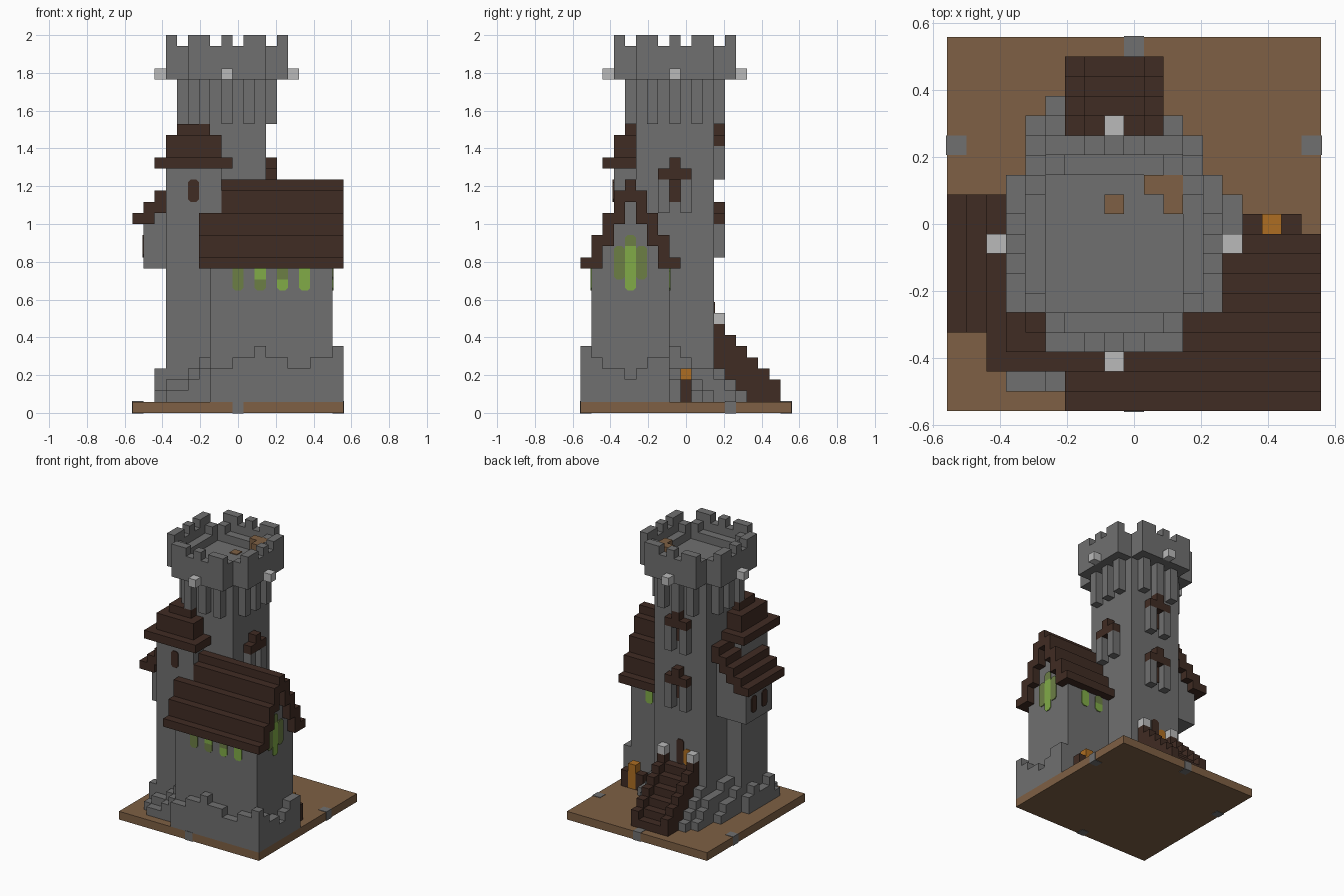
import bpy, bmesh
from mathutils import Matrix, Vector

UNIT = 1 / 17          # edge of one building block
HALF = 9.5             # half of the ground plate, in blocks

cube = bpy.data.objects.get("Cube")
if cube:
    bpy.data.objects.remove(cube)


def material(name, r, g, b):
    mat = bpy.data.materials.new(name)
    mat.use_nodes = True
    mat.diffuse_color = (r, g, b, 1)
    mat.node_tree.nodes["Principled BSDF"].inputs["Base Color"].default_value = (r, g, b, 1)
    return mat


stone = material("grey stone", .16, .16, .16)
earth = material("brown earth", .21, .117, .058)
timber = material("dark timber", .051, .025, .017)
bright_glass = material("bright green glass", .22, .41, .064)
dim_glass = material("dim green glass", .15, .21, .06)
lamp = material("pale lamp", .49, .49, .49)
fire = material("orange glow", .42, .155, .016)


def place(p):
    return Vector((p[0] - HALF, p[1] - HALF, p[2])) * UNIT


def finish(name, bm, mat):
    mesh = bpy.data.meshes.new(name)
    bmesh.ops.recalc_face_normals(bm, faces=bm.faces)
    bm.to_mesh(mesh)
    bm.free()
    mesh.materials.append(mat)
    obj = bpy.data.objects.new(name, mesh)
    bpy.context.collection.objects.link(obj)
    return obj


def blocks(name, mat, boxes):
    """One object from boxes given as (x range, y range, z range) in blocks."""
    bm = bmesh.new()
    for ranges in boxes:
        low = place([r[0] for r in ranges])
        high = place([r[1] for r in ranges])
        scale = Matrix.Diagonal((*(high - low), 1))
        bmesh.ops.create_cube(bm, size=1, matrix=Matrix.Translation((low + high) / 2) @ scale)
    return finish(name, bm, mat)


def pane(name, mat, axis, at, side, left, bottom, top, cut_low=True, cut_high=True):
    """Thin one-block-wide panel with clipped corners on a wall facing x or y."""
    lo, hi = .25 * cut_low, .25 * cut_high
    right = left + 1
    outline = [(left + lo, bottom), (right - lo, bottom), (right, bottom + lo), (right, top - hi),
               (right - hi, top), (left + hi, top), (left, top - hi), (left, bottom + lo)]
    bm = bmesh.new()
    points = [(at, u, z) if axis == "x" else (u, at, z) for u, z in outline]
    face = bm.faces.new([bm.verts.new(place(p)) for p in points])
    out = bmesh.ops.extrude_face_region(bm, geom=[face])["geom"]
    shift = Vector((axis == "x", axis == "y", 0)) * side * .1 * UNIT
    bmesh.ops.translate(bm, vec=shift, verts=[v for v in out if isinstance(v, bmesh.types.BMVert)])
    bmesh.ops.remove_doubles(bm, verts=bm.verts, dist=1e-5)
    return finish(name, bm, mat)


def turned(box, cx, cy, quarter):
    """Turn a box by quarter turns about a vertical axis."""
    (x0, x1), (y0, y1), z = box
    for _ in range(quarter):
        x0, x1, y0, y1 = cx - (y1 - cy), cx - (y0 - cy), cy + (x0 - cx), cy + (x1 - cx)
    return (x0, x1), (y0, y1), z


def around(boxes, centre=8.5):
    return [turned(b, centre, centre, q) for q in range(4) for b in boxes]


def span(a, size=1):
    return (a, a + size)


# Ground plate with a stone set in the middle of each edge
blocks("ground", earth, [((0, 19), (0, 19), (0, 1))])
edge, wide = (-.05, 1), (-.05, 1.05)
far = (18, 19.05)
blocks("edge_stones", stone, [(span(9), edge, wide), (span(9), far, wide),
                              (edge, span(13), wide), (far, span(13), wide)])

# Main tower with corbels and battlements
core = (5, 12)
blocks("tower", stone, [(core, core, (1, 31))])
blocks("corbels", stone, around([(span(x), (4, 5), (26, 30)) for x in (6, 8, 10)]))
blocks("battlement_floor", stone, [((3, 14), core, (30, 31)), (core, (3, 14), (30, 31))])
wall = [(core, (3, 4), (31, 33)), ((5, 6), (4, 5), (31, 33)), ((11, 12), (4, 5), (31, 33)),
        ((6, 11), (4, 5), (31, 32))]
blocks("parapet", stone, around(wall))
blocks("merlons", stone, around([(r, (3, 4), (33, 34)) for r in ((5, 7), (8, 9), (10, 12))]))
blocks("tower_lamps", lamp, around([(span(8), (2, 3), (30, 31))]))
blocks("rooftop_crates", earth, [((10, 12), (11, 11.98), (31, 33)), ((11, 12), (10, 11), (31, 33))])
blocks("rooftop_hatch", earth, [(span(8), span(10), (31, 31.1))])


# Framed tower windows: jambs, lintel and cap, turned to their wall
def framed_window(name, sill, quarter):
    def part(suffix, mat, boxes):
        blocks(name + suffix, mat, [turned(b, 8.5, 8.5, quarter) for b in boxes])
    front = (4, 5)
    part("_jambs", stone, [(span(x), front, span(sill, 3)) for x in (7, 9)])
    part("_lintel", timber, [((7, 10), front, span(sill + 3)), (span(8), front, span(sill + 4))])
    part("_opening", timber, [(span(8), (4.9, 5), span(sill + 1, 2))])


framed_window("east_window", 18, 1)
framed_window("lower_back_window", 14, 2)
framed_window("upper_back_window", 21, 2)

# Corner turret with a stepped cap
blocks("turret", stone, [((3, 8), (3, 8), (1, 22))])
blocks("turret_roof", timber, [((2, 9), (2, 9), (22, 23)), ((3, 8), (3, 8), (23, 25)),
                               ((4, 7), (4, 7), (25, 26))])
pane("turret_window", timber, "y", 3, -1, 5, 19, 21)

# Overhanging bay on the west wall with a lean-to roof
blocks("bay", stone, [((1, 5), (5, 10), (13, 18)), ((2, 5), (5, 10), (18, 19)),
                      ((3, 5), (8, 10), (19, 20))])
bay_roof = [(span(0), (4, 11), (17, 18))]
for x in range(1, 5):
    bay_roof.append((span(x), (4 if x < 3 else 8, 11), (x + 16, x + 18)))
blocks("bay_roof", timber, bay_roof)
for y in (6, 8):
    pane("bay_window", timber, "x", 1, -1, y, 14, 16)

# Hall with stepped gable and gabled roof
hall, roof = [((7, 18), (1, 8), (1, 13))], []
for j in range(5):
    bottom, top = max(13, 11 + 2 * j), min(21, 14 + 2 * j)
    start = 6 if j < 3 else 8
    rows = {j, 8 - j}
    roof += [((start, 19), span(y), (bottom, top)) for y in rows]
    if j > 1:
        hall += [((8, 18), span(y), (13, bottom)) for y in rows]
blocks("hall", stone, hall)
blocks("hall_roof", timber, roof)

# Stained glass of the hall
glass = {"bright": bright_glass, "dim": dim_glass}
front_glass = zip((9, 11, 13, 15), ("dim", "dim", "bright", "bright"),
                  ("dim", "bright", "dim", "bright"))
for x, lower, upper in front_glass:
    for at, side in ((1, -1), (8, 1)):
        if side < 0 or x > 12:
            pane("hall_window_lower", glass[lower], "y", at, side, x, 11, 12, True, False)
            pane("hall_window_upper", glass[upper], "y", at, side, x, 12, 13, False, side > 0)
pane("gable_window_middle", bright_glass, "x", 18, 1, 4, 11, 15, True, False)
pane("gable_window_top", dim_glass, "x", 18, 1, 4, 15, 16, False, True)
for y in (3, 5):
    pane("gable_window_side", dim_glass, "x", 18, 1, y, 12, 15)


# Rough stone footings of uneven height
def footing(name, axis, start, across, tops):
    boxes = []
    for i, top in enumerate(tops):
        along = span(start + i)
        pair = (along, across) if axis == "x" else (across, along)
        boxes.append((*pair, (1, top)))
    blocks(name, stone, boxes)


footing("hall_front_footing", "x", 7, (0, 1), (4, 4, 5, 5, 6, 5, 5, 4, 4, 5, 5, 6))
footing("hall_side_footing", "y", 1, (18, 19), (5, 4, 4, 3, 4, 5, 5))
footing("turret_front_footing", "x", 2, (2, 3), (2, 3, 3, 4, 5))
footing("turret_low_footing", "x", 3, (1, 2), (2, 2, 3, 4))
footing("turret_side_footing", "y", 3, (2, 3), (4, 3, 3, 4, 3))
footing("tower_west_footing", "y", 8, (3, 4), (4, 3, 3, 2))
footing("tower_corner_footing", "y", 8, (4, 5), (5, 5, 4, 4, 4, 3, 2))
footing("stair_west_footing", "y", 12, (5, 6), (5, 4, 3, 2))
footing("stair_east_footing", "y", 12, (11, 12), (4, 3, 2))
footing("tower_east_footing", "y", 8, (12, 13), (6, 5, 4, 4, 3, 2))
footing("tower_mid_footing", "y", 8, (13, 14), (4, 3, 3, 2))
footing("tower_low_footing", "y", 8, (14, 15), (3, 2, 2))

# Back stairs between stringers, with lamps and a glowing doorway
stairs = []
for i in range(6):
    run = span(12 + i)
    stairs.append(((7, 10), run, (1, 7 - i)))
    stairs += [(span(x), run, (1, 8 - i)) for x in (6, 10)]
blocks("stairs", timber, stairs)
blocks("stair_lamps", lamp, [(span(x), span(12), span(8)) for x in (6, 10)])
pane("doorway_glow", fire, "y", 12, 1, 7, 7, 9)
pane("doorway", timber, "y", 12, 1, 8, 7, 10)

# Outdoor hearth
blocks("hearth_sides", timber, [(span(x), span(9), (1, 3)) for x in (15, 17)])
blocks("hearth_fire", fire, [(span(16), span(9), (1, 4))])
